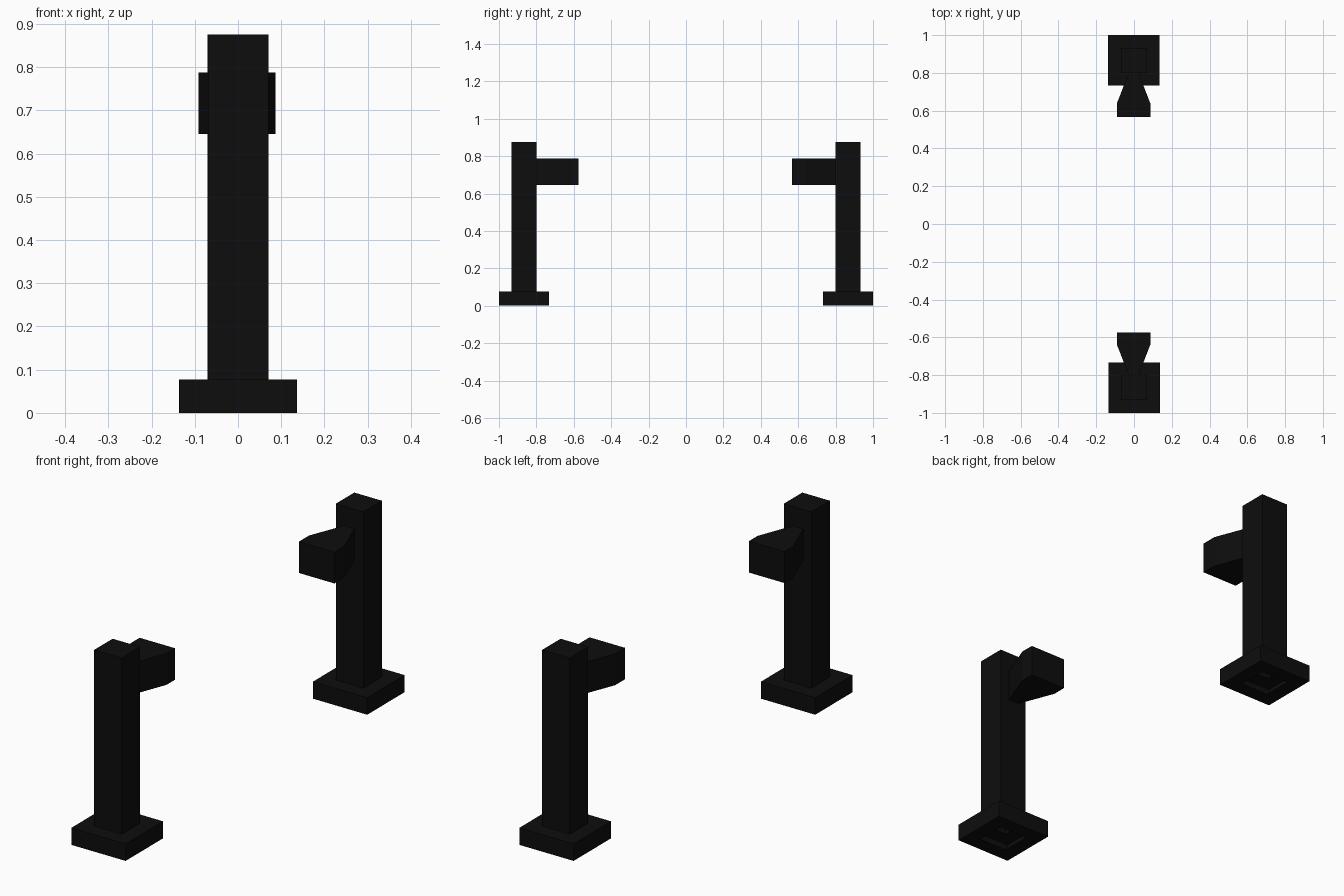
import bpy, bmesh

if "Cube" in bpy.data.objects:
    bpy.data.objects.remove(bpy.data.objects["Cube"])

black = bpy.data.materials.new("black")
black.diffuse_color = (0.004, 0.004, 0.004, 1)
black.use_nodes = True
black.node_tree.nodes["Principled BSDF"].inputs["Base Color"].default_value = black.diffuse_color


def finish(name, bm):
    bmesh.ops.recalc_face_normals(bm, faces=bm.faces)
    mesh = bpy.data.meshes.new(name)
    bm.to_mesh(mesh)
    bm.free()
    mesh.materials.append(black)
    obj = bpy.data.objects.new(name, mesh)
    bpy.context.collection.objects.link(obj)
    return obj


def rect(half, y0, y1, cx=0.0):
    return [(cx - half, y0), (cx + half, y0), (cx + half, y1), (cx - half, y1)]


def extrude(bm, outline, z0, z1):
    """Raise a closed plan outline from z0 to z1."""
    face = bm.faces.new([bm.verts.new((x, y, z0)) for x, y in outline])
    bottom = bmesh.ops.extrude_face_region(bm, geom=[face], use_keep_orig=True)["geom"]
    tops = [g for g in bottom if isinstance(g, bmesh.types.BMVert)]
    bmesh.ops.translate(bm, verts=tops, vec=(0, 0, z1 - z0))
    return face


def post(prefix, side, cx, tip):
    # Stepped foot and hollow column as one shell, open underneath the column
    bm = bmesh.new()
    rings = []
    for half, y0, y1, z in [(0.068, 0.80, 0.932, 0.0), (0.136, 0.732, 1.0, 0.0),
                            (0.136, 0.732, 1.0, 0.077), (0.069, 0.80, 0.932, 0.077),
                            (0.069, 0.80, 0.932, 0.875)]:
        rings.append([bm.verts.new((x, y * side, z)) for x, y in rect(half, y0, y1, cx)])
    for a, b in zip(rings, rings[1:]):
        for i in range(4):
            j = (i + 1) % 4
            bm.faces.new((a[i], a[j], b[j], b[i]))
    bm.faces.new(rings[-1])
    finish(prefix + "_post", bm)

    # Flared bracket pointing to the middle
    half_outline = [(0.026, 0.80), (0.089, 0.637), (0.089, tip)]
    outline = [(x - 0.002, y * side) for x, y in half_outline]
    outline += [(-x - 0.002, y * side) for x, y in reversed(half_outline)]
    bm = bmesh.new()
    extrude(bm, outline, 0.645, 0.787)
    finish(prefix + "_bracket", bm)


post("front", -1, 0.001, 0.574)
post("back", 1, -0.001, 0.566)
